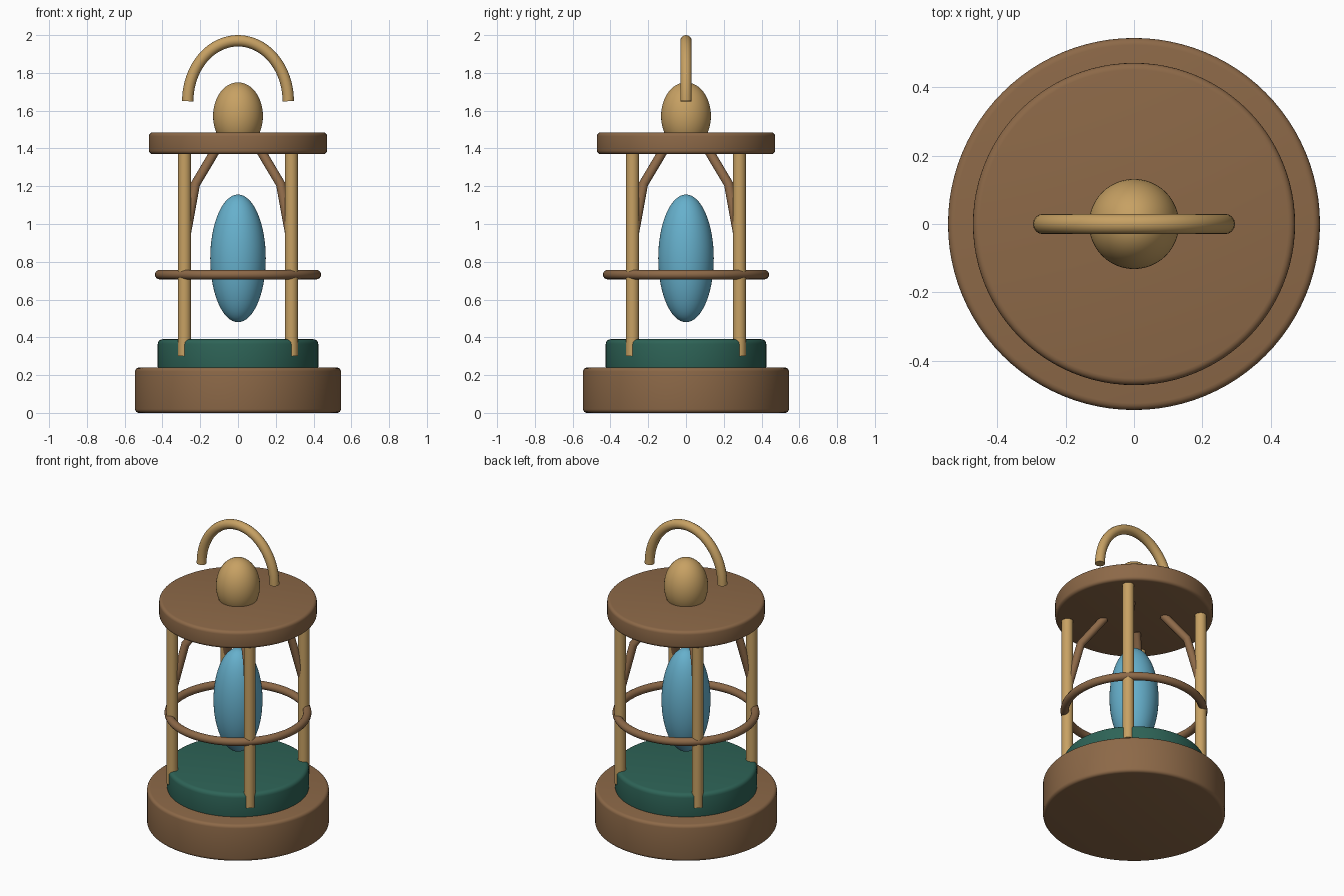
import bpy
import math

if "Cube" in bpy.data.objects:
    bpy.data.objects.remove(bpy.data.objects["Cube"])


def material(name, rgb):
    m = bpy.data.materials.new(name)
    m.diffuse_color = (*rgb, 1.0)
    m.use_nodes = True
    m.node_tree.nodes["Principled BSDF"].inputs["Base Color"].default_value = m.diffuse_color
    return m


BROWN = material("brown wood", (0.264, 0.140, 0.064))
TAN = material("tan wood", (0.571, 0.355, 0.125))
GREEN = material("dark green", (0.027, 0.126, 0.095))
BLUE = material("sky blue", (0.133, 0.434, 0.604))


def finish(name, mat, angle=35):
    ob = bpy.context.object
    ob.name = name
    ob.data.materials.clear()
    ob.data.materials.append(mat)
    bpy.ops.object.shade_smooth_by_angle(angle=math.radians(angle))
    return ob


def disc(name, r, z0, z1, mat, bevel):
    """Upright cylinder with softened rims."""
    bpy.ops.mesh.primitive_cylinder_add(vertices=96, radius=r, depth=z1 - z0,
                                        location=(0, 0, (z0 + z1) / 2))
    ob = bpy.context.object
    mod = ob.modifiers.new("rim", "BEVEL")
    mod.width, mod.segments = bevel, 4
    mod.limit_method, mod.angle_limit = "ANGLE", math.radians(40)
    bpy.ops.object.modifier_apply(modifier="rim")
    return finish(name, mat)


def ellipsoid(name, r, half_height, z, mat):
    bpy.ops.mesh.primitive_uv_sphere_add(segments=48, ring_count=32, radius=1,
                                         location=(0, 0, z))
    bpy.context.object.scale = (r, r, half_height)
    bpy.ops.object.transform_apply(location=False, rotation=False, scale=True)
    return finish(name, mat)


def tube(name, points, r, mat, angle=35):
    """Round rod following a polyline."""
    cu = bpy.data.curves.new(name, "CURVE")
    cu.dimensions = "3D"
    cu.bevel_depth, cu.bevel_resolution, cu.use_fill_caps = r, 6, True
    sp = cu.splines.new("POLY")
    sp.points.add(len(points) - 1)
    for p, co in zip(sp.points, points):
        p.co = (*co, 1)
    ob = bpy.data.objects.new(name, cu)
    bpy.context.collection.objects.link(ob)
    bpy.ops.object.select_all(action="DESELECT")
    ob.select_set(True)
    bpy.context.view_layer.objects.active = ob
    bpy.ops.object.convert(target="MESH")
    return finish(name, mat, angle)


# Base, inner floor and roof plate
disc("base", 0.545, 0.0, 0.24, BROWN, 0.02)
disc("floor", 0.425, 0.22, 0.39, GREEN, 0.025)
disc("roof", 0.472, 1.37, 1.485, BROWN, 0.02)

# Floating core and the knob on the roof
ellipsoid("core", 0.147, 0.338, 0.818, BLUE)
ellipsoid("knob", 0.132, 0.178, 1.572, TAN)

# Four posts on the diagonals, each with a bent brace leaning inward
for i, (sx, sy) in enumerate([(1, 1), (-1, 1), (-1, -1), (1, -1)]):
    bpy.ops.mesh.primitive_cylinder_add(vertices=24, radius=0.035, depth=1.10,
                                        location=(0.283 * sx, 0.283 * sy, 0.85))
    finish(f"post_{i + 1}", TAN)
    path = [(0.283, 0.90), (0.226, 1.21), (0.125, 1.38)]
    tube(f"brace_{i + 1}", [(d * sx, d * sy, z) for d, z in path], 0.025, BROWN, 25)

# Guard ring around the posts
bpy.ops.mesh.primitive_torus_add(major_radius=0.415, minor_radius=0.025,
                                 major_segments=96, minor_segments=16,
                                 location=(0, 0, 0.732))
finish("guard_ring", BROWN)

# Arched carrying handle
N = 40
arch = [(-0.266 * math.cos(math.pi * k / N), 0, 1.65 + 0.32 * math.sin(math.pi * k / N))
        for k in range(N + 1)]
tube("handle", arch, 0.03, TAN)
